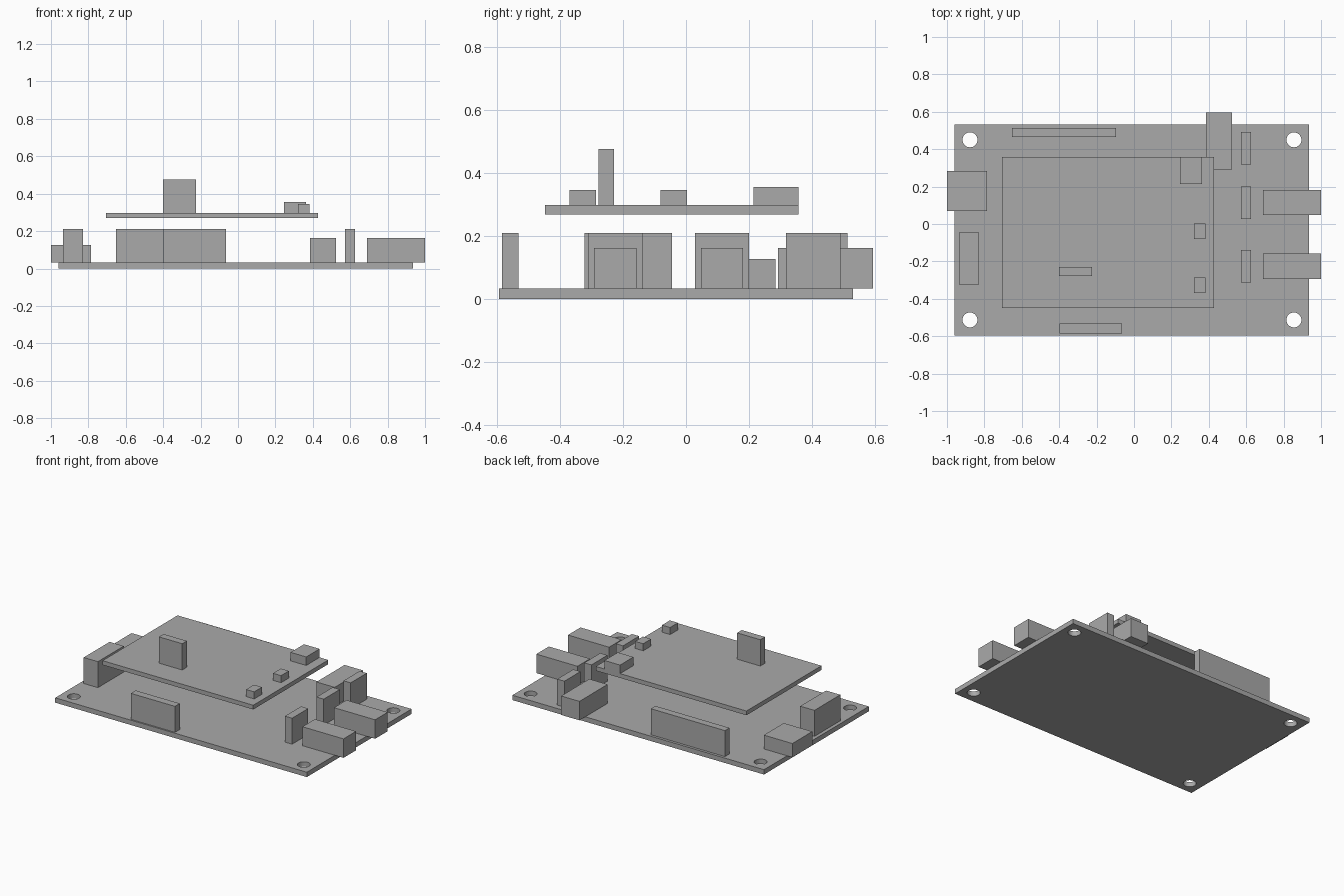
import bpy
import bmesh
from mathutils import Matrix, Vector

cube = bpy.data.objects.get("Cube")
if cube:
    bpy.data.objects.remove(cube, do_unlink=True)

grey = bpy.data.materials.new("plain_grey")
grey.use_nodes = True
colour = (0.4, 0.4, 0.4, 1)
grey.diffuse_color = colour
grey.node_tree.nodes["Principled BSDF"].inputs["Base Color"].default_value = colour


def add_object(name, bm):
    mesh = bpy.data.meshes.new(name)
    bm.to_mesh(mesh)
    bm.free()
    mesh.materials.append(grey)
    obj = bpy.data.objects.new(name, mesh)
    bpy.context.collection.objects.link(obj)
    return obj


def box(name, x, y, z):
    """Box given by its (min, max) range along each axis."""
    low, high = (Vector(corner) for corner in zip(x, y, z))
    bm = bmesh.new()
    bmesh.ops.create_cube(bm, size=1)
    bmesh.ops.scale(bm, vec=high - low, verts=bm.verts)
    bmesh.ops.translate(bm, vec=(low + high) / 2, verts=bm.verts)
    return add_object(name, bm)


DECK = 0.033        # top of the main board
PIN_TOP = 0.21      # top of the tall headers
PORT_TOP = 0.162    # top of the side ports
UPPER_DECK = 0.298  # top of the raised board

# Main board with four mounting holes
board = box("main_board", (-0.96, 0.935), (-0.595, 0.532), (0, DECK))
bm = bmesh.new()
for x in (-0.877, 0.855):
    for y in (-0.513, 0.45):
        bmesh.ops.create_cone(bm, cap_ends=True, segments=32, radius1=0.04,
                              radius2=0.04, depth=0.2,
                              matrix=Matrix.Translation((x, y, 0)))
cutter = add_object("hole_cutter", bm)
cutter.hide_render = True
cut = board.modifiers.new("mounting_holes", 'BOOLEAN')
cut.operation = 'DIFFERENCE'
cut.solver = 'EXACT'
cut.object = cutter
bpy.context.view_layer.objects.active = board
bpy.ops.object.modifier_apply(modifier=cut.name)
bpy.data.objects.remove(cutter, do_unlink=True)

# Long headers along the board edges
tall = (DECK, PIN_TOP)
box("front_header", (-0.397, -0.065), (-0.585, -0.533), tall)
box("back_header", (-0.653, -0.095), (0.465, 0.514), tall)
box("right_header", (-0.936, -0.829), (-0.323, -0.045), tall)

# Row of narrow headers behind the side ports
for i, y in enumerate((-0.312, 0.028, 0.318)):
    box(f"narrow_header_{i + 1}", (0.572, 0.626), (y, y + 0.173), tall)

# Ports overhanging the board edges
port = (DECK, PORT_TOP)
for i, y in enumerate((-0.293, 0.047)):
    box(f"side_port_{i + 1}", (0.69, 1.0), (y, y + 0.135), port)
box("back_port", (0.386, 0.524), (0.292, 0.595), port)
box("power_port", (-1.0, -0.785), (0.07, 0.284), (DECK, 0.127))

# Raised board and its components
box("raised_board", (-0.706, 0.429), (-0.449, 0.358), (0.269, UPPER_DECK))
box("raised_header", (-0.4, -0.225), (-0.279, -0.229), (UPPER_DECK, 0.477))
box("raised_socket", (0.246, 0.364), (0.214, 0.358), (UPPER_DECK, 0.356))
for i, y in enumerate((-0.37, -0.081)):
    box(f"raised_button_{i + 1}", (0.32, 0.381), (y, y + 0.084), (UPPER_DECK, 0.346))
